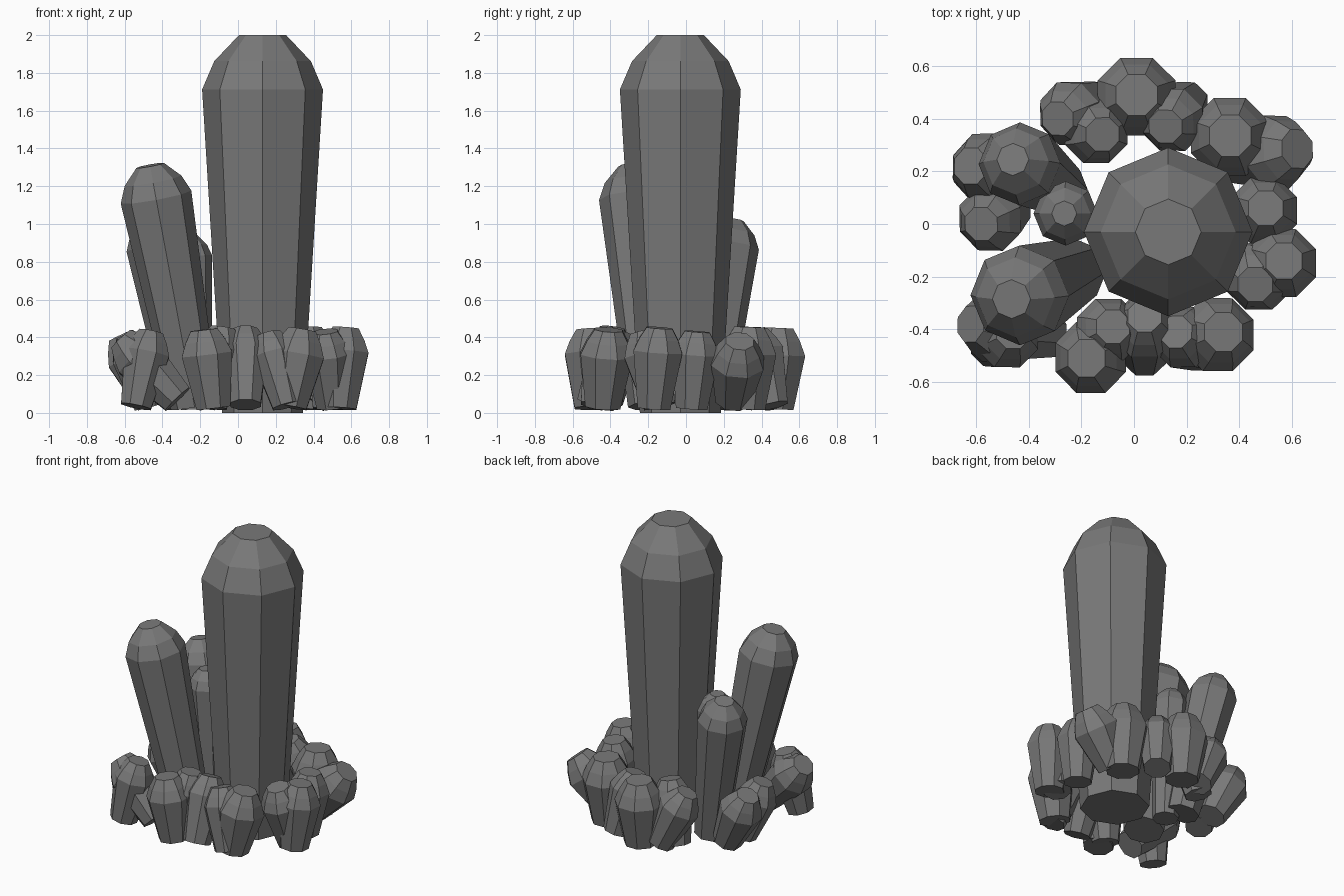
import bpy, bmesh, math
from mathutils import Vector

stone = bpy.data.materials.new("dark grey stone")
stone.diffuse_color = (0.19, 0.19, 0.19, 1)


def crystal(name, bx, by, tx, ty, tz, r, flat, phase):
    """Eight-sided tapered prism with a two-step faceted cap, from base to tip."""
    rb = r * 0.67
    axis = Vector((tx - bx, ty - by, tz)).normalized()
    # raise tilted bases so their lower rim just clears the ground
    base = Vector((bx, by, rb * math.hypot(axis.x, axis.y) + (0.015 if r < 0.3 else 0)))
    length = (Vector((tx, ty, tz)) - base).length
    rot = Vector((0, 0, 1)).rotation_difference(
        (Vector((tx, ty, tz)) - base).normalized())
    cap = r * 0.9
    profile = [(rb, 0), (r, length - cap), (r * 0.8, length - cap * 0.48), (r * flat, length)]
    bm = bmesh.new()
    rings = []
    for rad, h in profile:
        ring = []
        for i in range(8):
            a = phase + i * math.pi / 4
            p = Vector((rad * math.cos(a), rad * math.sin(a), h))
            ring.append(bm.verts.new(base + rot @ p))
        rings.append(ring)
    bm.faces.new(rings[0][::-1])
    bm.faces.new(rings[-1])
    for lo, hi in zip(rings, rings[1:]):
        for i in range(8):
            j = (i + 1) % 8
            bm.faces.new((lo[i], lo[j], hi[j], hi[i]))
    me = bpy.data.meshes.new(name)
    bm.to_mesh(me)
    bm.free()
    me.materials.append(stone)
    bpy.context.collection.objects.link(bpy.data.objects.new(name, me))


# tall crystals: base x, y, tip x, y, z, shoulder radius
tall = [
    (0.13, -0.03, 0.13, -0.03, 2.00, 0.32),
    (-0.23, -0.18, -0.465, -0.285, 1.31, 0.19),
    (-0.28, 0.13, -0.46, 0.245, 1.02, 0.158),
    (-0.22, 0.04, -0.265, 0.04, 0.94, 0.122),
]
for n, c in enumerate(tall):
    crystal(f"tall_crystal_{n + 1}", *c, 0.39, 0)

# ring of short crystals around the foot
short = [
    (0.01, 0.47, 0.01, 0.49, 0.45, 0.16),
    (-0.20, 0.38, -0.12, 0.34, 0.44, 0.13),
    (-0.13, 0.46, -0.29, 0.40, 0.41, 0.13),
    (0.20, 0.46, 0.12, 0.37, 0.43, 0.13),
    (0.36, 0.32, 0.365, 0.335, 0.455, 0.16),
    (0.38, 0.25, 0.62, 0.285, 0.38, 0.15),
    (0.48, 0.03, 0.50, 0.06, 0.43, 0.135),
    (0.54, -0.17, 0.57, -0.14, 0.45, 0.14),
    (0.50, -0.14, 0.46, -0.23, 0.43, 0.135),
    (0.27, -0.44, 0.34, -0.41, 0.44, 0.15),
    (0.26, -0.48, 0.16, -0.41, 0.42, 0.125),
    (0.04, -0.50, 0.04, -0.35, 0.44, 0.13),
    (-0.14, -0.44, -0.08, -0.39, 0.45, 0.13),
    (-0.13, -0.50, -0.18, -0.51, 0.44, 0.145),
    (-0.32, -0.42, -0.62, -0.38, 0.39, 0.14),
    (-0.54, -0.46, -0.46, -0.41, 0.43, 0.13),
    (-0.47, 0.06, -0.58, 0.00, 0.41, 0.13),
    (-0.45, 0.20, -0.62, 0.22, 0.41, 0.14),
]
for n, c in enumerate(short):
    crystal(f"short_crystal_{n + 1}", *c, 0.53, math.pi / 8)
